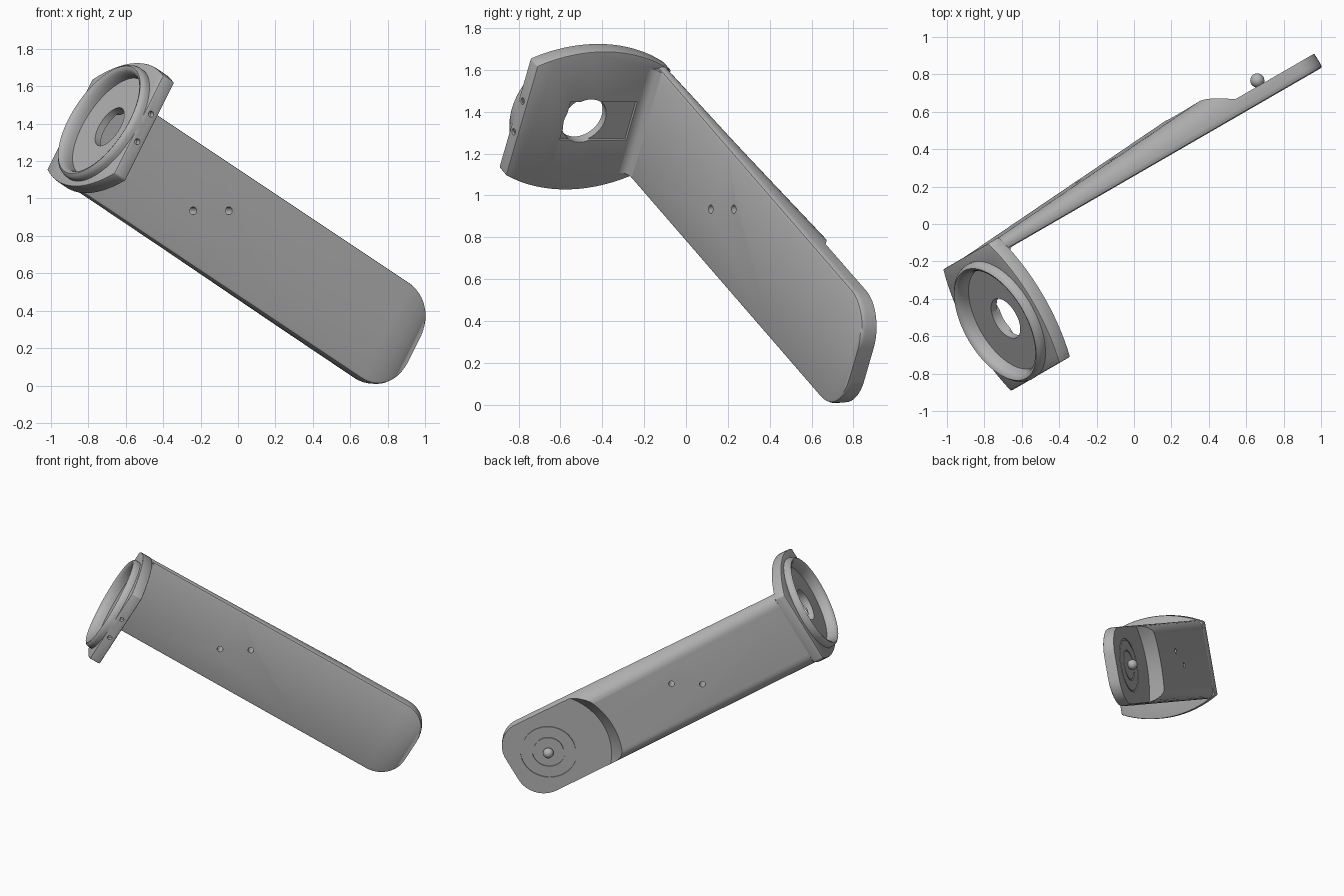
import bpy, bmesh
from math import pi, sin, cos, sqrt, radians
from mathutils import Matrix, Vector

cube = bpy.data.objects.get("Cube")
if cube:
    bpy.data.objects.remove(cube, do_unlink=True)

grey = bpy.data.materials.new("plain grey")
grey.use_nodes = True
grey.diffuse_color = (0.45, 0.45, 0.45, 1)
grey.node_tree.nodes["Principled BSDF"].inputs["Base Color"].default_value = grey.diffuse_color

# Parts are built straight: x along the arm, y to its back, z across its width
TILT = Matrix.Rotation(radians(30), 4, 'Z') @ Matrix.Rotation(radians(30), 4, 'Y')
MID = 0.775           # centre line across the width
FRONT = 0.222         # front face of the arm
HEAD_Y = -0.094       # centre of the head plate
OUT, INN = -1.45, -1.37   # outer and inner face of the head plate
BOSS_X = 0.655
HALF = 0.297
ALONG_X = Matrix.Rotation(pi / 2, 4, 'Y')
ALONG_Y = Matrix.Rotation(-pi / 2, 4, 'X')


def finish_mesh(name, bm):
    bmesh.ops.recalc_face_normals(bm, faces=bm.faces)
    mesh = bpy.data.meshes.new(name)
    bm.to_mesh(mesh)
    bm.free()
    mesh.materials.append(grey)
    obj = bpy.data.objects.new(name, mesh)
    bpy.context.collection.objects.link(obj)
    return obj


def loft(name, rings, cyclic=False):
    """Skin a row of equal closed sections."""
    bm = bmesh.new()
    rows = [[bm.verts.new(p) for p in ring] for ring in rings]
    pairs = list(zip(rows, rows[1:])) + ([(rows[-1], rows[0])] if cyclic else [])
    for r, s in pairs:
        for i in range(len(r)):
            j = (i + 1) % len(r)
            bm.faces.new((r[i], r[j], s[j], s[i]))
    if not cyclic:
        bm.faces.new(rows[0])
        bm.faces.new(rows[-1])
    return finish_mesh(name, bm)


def cylinder(name, axis, centre, r1, depth, r2=None, sides=64):
    bm = bmesh.new()
    bmesh.ops.create_cone(bm, cap_ends=True, segments=sides, radius1=r1,
                          radius2=r1 if r2 is None else r2, depth=depth,
                          matrix=Matrix.Translation(centre) @ axis)
    return finish_mesh(name, bm)


def box(name, lo, hi):
    lo, hi = Vector(lo), Vector(hi)
    bm = bmesh.new()
    bmesh.ops.create_cube(bm, size=1, matrix=Matrix.Translation((lo + hi) / 2)
                          @ Matrix.Diagonal((*(hi - lo), 1)))
    return finish_mesh(name, bm)


def revolve(name, axis, centre, profile, steps=72):
    """Turn a closed (radius, height) profile round an axis."""
    place = Matrix.Translation(centre) @ axis
    rings = []
    for k in range(steps):
        t = 2 * pi * k / steps
        rings.append([place @ Vector((r * cos(t), r * sin(t), h)) for r, h in profile])
    return loft(name, rings, cyclic=True)


def apply(obj, mod):
    bpy.context.view_layer.objects.active = obj
    bpy.ops.object.modifier_apply(modifier=mod.name)


def cut(obj, *cutters):
    for c in cutters:
        mod = obj.modifiers.new("cut", 'BOOLEAN')
        mod.operation, mod.solver, mod.object = 'DIFFERENCE', 'EXACT', c
        apply(obj, mod)
        bpy.data.objects.remove(c, do_unlink=True)


# Arm: thickens away from the head, soft back edges, rounded tip
def arm_section(x):
    back = 0.074 + 0.0625 * (x + 1.4)
    w = HALF
    if x > 0.757:
        w = HALF - 0.2 + sqrt(max(0, 0.04 - (x - 0.757) ** 2))
    side = [(w - 0.018, 0), (w - 0.005, 0.005), (w, 0.018)]
    for k in range(9):
        t = pi / 2 * k / 8
        side.append((w - 0.09 * (1 - cos(t)), 0.03 + (back - 0.03) * sin(t)))
    outline = side + [(-z, y) for z, y in reversed(side)]
    return [(x, FRONT + y, MID + z) for z, y in outline]


stations = [-1.44, -0.6, 0.2, 0.757] + [0.757 + 0.2 * sin(pi / 2 * k / 12) for k in range(1, 13)]
arm = loft("arm", [arm_section(x) for x in stations])

# Round sunken seat at the tip, ring grooves and the two arm holes
cut(arm, cylinder("seat_cutter", ALONG_Y, (BOSS_X, 0.457, MID), 0.45, 0.3, 0.75, 96))
for r in (0.198, 0.112):
    square = [(r - 0.005, -0.008), (r + 0.005, -0.008), (r + 0.005, 0.02), (r - 0.005, 0.02)]
    cut(arm, revolve("groove_cutter", ALONG_Y, (BOSS_X, 0.307, MID), square))
for s in (-1, 1):
    spot = (-0.5 + s * 0.095, 0.3, 0.79 + s * 0.055)
    cut(arm, cylinder("hole_cutter", ALONG_Y, spot, 0.021, 0.6, sides=24))

# Ball knob on a short neck
knob_neck = cylinder("knob_neck", ALONG_Y, (BOSS_X, 0.315, MID), 0.025, 0.03, sides=24)
bm = bmesh.new()
bmesh.ops.create_uvsphere(bm, u_segments=24, v_segments=16, radius=0.038,
                          matrix=Matrix.Translation((BOSS_X, 0.335, MID)))
knob = finish_mesh("knob", bm)

# Head plate: straight front and back, bowed sides
R = 0.8
bow = []
for k in range(17):
    y = -0.35 + 0.744 * k / 16
    bow.append((HEAD_Y + y, 0.382 - R + sqrt(R * R - y * y)))
outline = [(y, MID + z) for y, z in bow] + [(y, MID - z) for y, z in reversed(bow)]
head = loft("head_plate", [[(x, y, z) for y, z in outline] for x in (OUT, INN)])
mod = head.modifiers.new("soft", 'BEVEL')
mod.width, mod.segments, mod.limit_method, mod.angle_limit = 0.008, 2, 'ANGLE', radians(30)
apply(head, mod)

# Recess, centre hole, shallow inner pocket and edge holes in the head
cut(head,
    cylinder("recess_cutter", ALONG_X, (-1.47, HEAD_Y, MID), 0.302, 0.09),
    cylinder("centre_cutter", ALONG_X, (-1.4, HEAD_Y, MID), 0.118, 0.5),
    box("pocket_cutter", (INN - 0.015, -0.205, 0.67), (INN + 0.1, 0.163, 0.88)),
    *[cylinder("edge_cutter", ALONG_Y, (-1.412, -0.44, MID + s * 0.085), 0.016, 0.06, sides=24)
      for s in (-1, 1)])

# Rounded lip round the recess
lip = [(0.3, -0.035), (0.35, -0.03), (0.352, 0.02), (0.346, 0.038), (0.332, 0.05),
       (0.318, 0.044), (0.308, 0.03), (0.3, 0.0)]
head_lip = revolve("head_lip", Matrix.Rotation(-pi / 2, 4, 'Y'), (OUT, HEAD_Y, MID), lip)

# Small fillet in the inner corner between head and arm
f = 0.045
curve = [(INN - 0.01, FRONT + 0.01)]
for k in range(9):
    t = pi / 2 * k / 8
    curve.append((INN + f - f * cos(t), FRONT - f + f * sin(t)))
corner_fillet = loft("corner_fillet", [[(x, y, MID + s * (HALF - 0.01)) for x, y in curve]
                                       for s in (-1, 1)])

# Tilt everything into place and smooth it
for obj in (arm, knob_neck, knob, head, head_lip, corner_fillet):
    obj.data.transform(TILT)
    bpy.ops.object.select_all(action='DESELECT')
    obj.select_set(True)
    bpy.context.view_layer.objects.active = obj
    bpy.ops.object.shade_smooth_by_angle(angle=radians(35))
